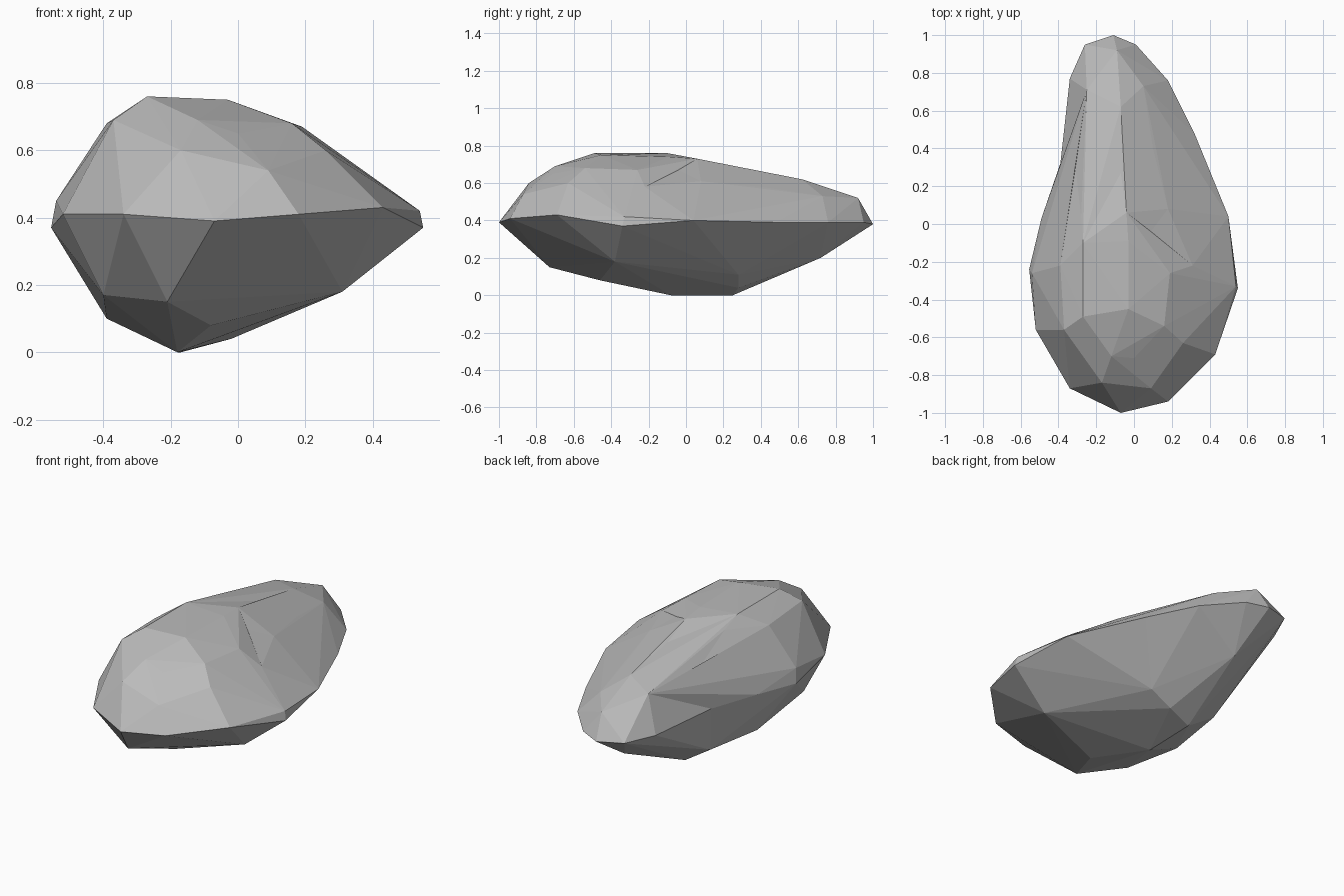
import bpy
import bmesh
from mathutils import Vector
from mathutils.geometry import delaunay_2d_cdt

default_cube = bpy.data.objects.get("Cube")
if default_cube:
    bpy.data.objects.remove(default_cube, do_unlink=True)

# All points are (x, y, z) in hundredths of a unit.
# Widest outline of the boulder, anticlockwise from the front tip
rim = [(-7, -100, 39), (18, -94, 41), (43, -69, 43), (55, -34, 37),
       (50, 4, 40), (32, 48, 39), (18, 76, 39), (1, 95, 39), (-11, 100, 38),
       (-26, 95, 39), (-34, 77, 39), (-39, 32, 39), (-49, 3, 39),
       (-55.5, -24, 37), (-52, -56, 41), (-34, -87, 41)]

# Chipped corners of the crown, from the front to the back
crown = [(-17, -84, 60), (9, -87, 54), (-12, -70, 69), (0, -71, 65),
         (26, -63, 60), (-37, -56, 69), (16, -54, 68), (-27, -49, 76),
         (-3, -45, 75), (54, -33, 42), (-54, -26, 45), (19, -26, 67),
         (31, -22, 58), (-39, -22, 68), (-27, -10, 76), (-3, -9, 74),
         (9, -4, 67), (-28, 4, 72), (-4, 6, 73), (18, 8, 61), (-7, 27, 68),
         (-31, 30, 62), (10, 40, 58), (-7, 62, 62), (-25, 71, 59),
         (5, 73, 53), (-9, 92, 52)]

# Corners of the underside, from the front to the back
keel = [(-21, -73, 15), (-40, -53, 17), (-8, -46, 8), (31, -38, 18),
        (-39, -11, 10), (-18, -8, 0), (-17, 25, 0), (-34, 26, 11),
        (-2, 28, 4), (11, 28, 11), (-10, 72, 20)]


def add_shell(mesh, inner, upward):
    """Triangulate one half of the stone inside the rim, facing outward."""
    points = [Vector(point) / 100 for point in rim + inner]
    flat_points = [point.xy for point in points]
    boundary = list(range(len(rim)))
    result = delaunay_2d_cdt(flat_points, [], [boundary], 1, 1e-5)
    corners = [mesh.verts.new(points[source[0]]) for source in result[3]]
    for indices in result[2]:
        face = mesh.faces.new([corners[index] for index in indices])
        face.normal_update()
        if (face.normal.z > 0) != upward:
            face.normal_flip()


def should_turn(edge):
    """True for a creased-in edge whose two triangles form a convex quad."""
    first, second = edge.link_faces
    start, end = [vert.co for vert in edge.verts]
    near = next(v.co for v in first.verts if v not in edge.verts)
    far = next(v.co for v in second.verts if v not in edge.verts)
    across = (far - near).xy
    start_side = across.cross((start - near).xy)
    end_side = across.cross((end - near).xy)
    if start_side * end_side > -1e-5:
        return False
    return first.normal.dot(far - start) > 0.001


def chip_outward(mesh):
    """Turn creased-in edges so that the facets bulge like cut stone."""
    for sweep in range(12):
        for edge in list(mesh.edges):
            if not edge.is_valid or len(edge.link_faces) != 2:
                continue
            if should_turn(edge):
                bmesh.utils.edge_rotate(edge)
                mesh.normal_update()


def make_material(name, shade):
    material = bpy.data.materials.new(name)
    material.use_nodes = True
    colour = (shade, shade, shade, 1)
    material.diffuse_color = colour
    shader = material.node_tree.nodes["Principled BSDF"]
    shader.inputs["Base Color"].default_value = colour
    shader.inputs["Roughness"].default_value = 0.9
    return material


# Join the crown and the underside along their shared rim
stone_mesh = bmesh.new()
add_shell(stone_mesh, crown, True)
add_shell(stone_mesh, keel, False)
chip_outward(stone_mesh)
bmesh.ops.remove_doubles(stone_mesh, verts=stone_mesh.verts, dist=0.001)
bmesh.ops.recalc_face_normals(stone_mesh, faces=stone_mesh.faces)

# Flat faceted boulder
mesh_data = bpy.data.meshes.new("boulder")
stone_mesh.to_mesh(mesh_data)
stone_mesh.free()
mesh_data.materials.append(make_material("stone grey", 0.5))
boulder = bpy.data.objects.new("boulder", mesh_data)
bpy.context.collection.objects.link(boulder)
